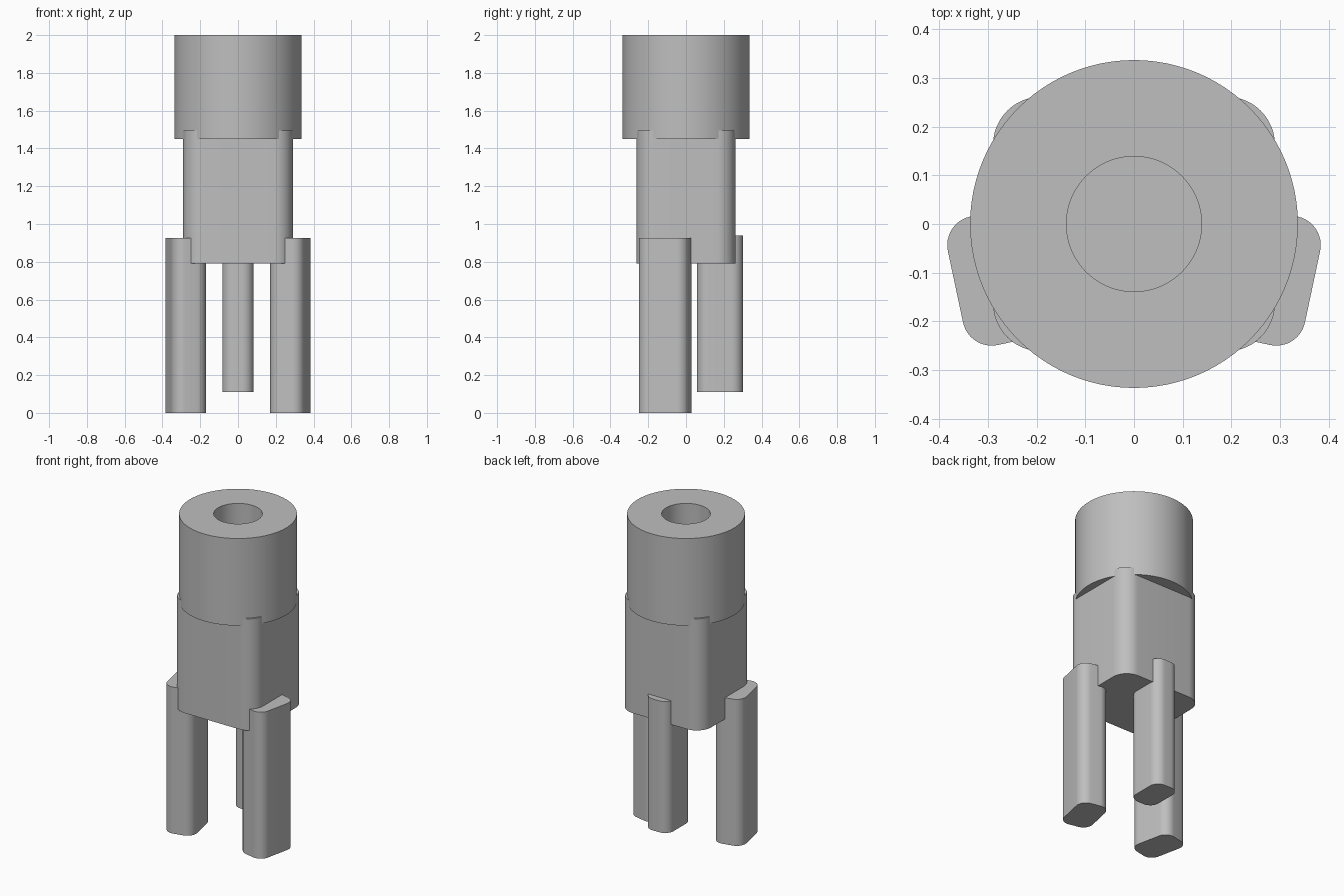
import bpy, bmesh, math
from mathutils import Matrix, Vector

cube = bpy.data.objects.get("Cube")
if cube:
    bpy.data.objects.remove(cube, do_unlink=True)

GREY = (0.52, 0.52, 0.52, 1.0)
grey = bpy.data.materials.new("plain grey")
grey.use_nodes = True
grey.diffuse_color = GREY
grey.node_tree.nodes["Principled BSDF"].inputs["Base Color"].default_value = GREY


def finish(bm, name):
    """Turn a bmesh into a smooth-shaded object with sharp rims."""
    bmesh.ops.recalc_face_normals(bm, faces=bm.faces)
    mesh = bpy.data.meshes.new(name)
    bm.to_mesh(mesh)
    bm.free()
    mesh.materials.append(grey)
    obj = bpy.data.objects.new(name, mesh)
    bpy.context.collection.objects.link(obj)
    bpy.ops.object.select_all(action='DESELECT')
    obj.select_set(True)
    bpy.context.view_layer.objects.active = obj
    bpy.ops.object.shade_smooth_by_angle(angle=math.radians(30))
    return obj


def rounded_bar(name, centre, size, radius, bottom, top, turn=0.0, steps=12):
    """Upright bar with a rounded rectangular cross-section."""
    bm = bmesh.new()
    spin = Matrix.Rotation(math.radians(turn), 3, 'Z')
    a, b = size[0] / 2 - radius, size[1] / 2 - radius
    ring = []
    for corner, (sx, sy) in enumerate(((1, 1), (-1, 1), (-1, -1), (1, -1))):
        for i in range(steps + 1):
            t = (corner + i / steps) * math.pi / 2
            p = Vector((sx * a + radius * math.cos(t),
                        sy * b + radius * math.sin(t), 0))
            ring.append(bm.verts.new(spin @ p + Vector((*centre, bottom))))
    base = bm.faces.new(ring)
    walls = bmesh.ops.extrude_face_region(bm, geom=[base], use_keep_orig=True)
    moved = [v for v in walls["geom"] if isinstance(v, bmesh.types.BMVert)]
    bmesh.ops.translate(bm, verts=moved, vec=(0, 0, top - bottom))
    return finish(bm, name)


def lathe(name, profile, steps=96):
    """Spin a radius/height profile around the z axis."""
    bm = bmesh.new()
    verts = [bm.verts.new((r, 0, z)) for r, z in profile]
    edges = [bm.edges.new(pair) for pair in zip(verts, verts[1:])]
    bmesh.ops.spin(bm, geom=verts + edges, cent=(0, 0, 0), axis=(0, 0, 1),
                   angle=2 * math.pi, steps=steps)
    bmesh.ops.remove_doubles(bm, verts=bm.verts, dist=0.0001)
    return finish(bm, name)


# Round head with a blind bore
lathe("bored_head", [(0, 1.45), (0.337, 1.45), (0.337, 2.0),
                     (0.139, 2.0), (0.139, 1.5), (0, 1.5)])

# Body block, whose corners reach just past the head
rounded_bar("body_block", (0, 0), (0.58, 0.524), 0.1, 0.79, 1.495)

# Two splayed front legs and a shorter back leg
for side, label in ((1, "left"), (-1, "right")):
    rounded_bar("front_leg_" + label, (side * 0.277, -0.11), (0.184, 0.27),
                0.06, 0.0, 0.925, turn=-12 * side)
rounded_bar("back_leg", (0, 0.18), (0.166, 0.244), 0.06, 0.11, 0.94)
